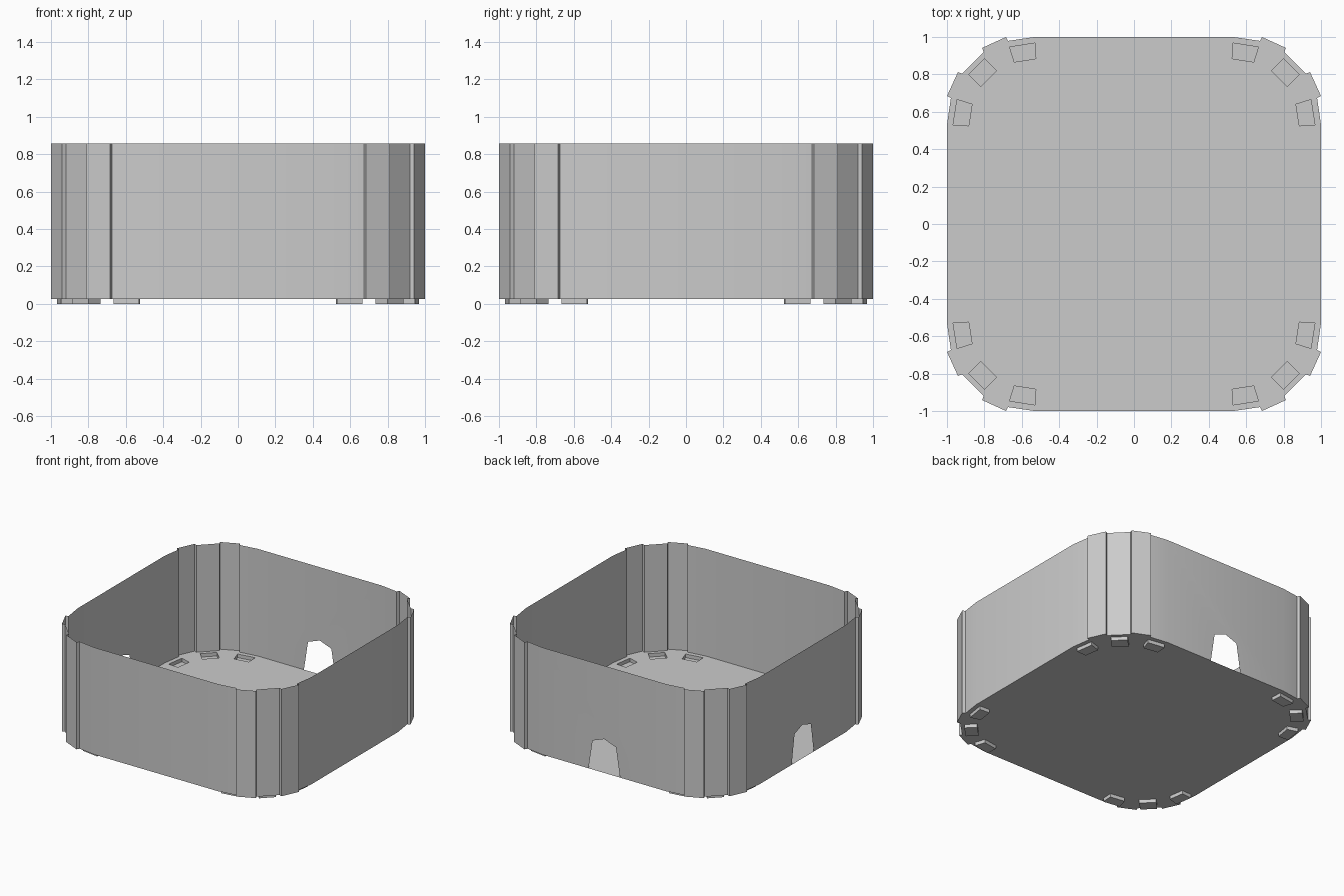
import bpy, bmesh, math
from mathutils import Vector, Matrix

if "Cube" in bpy.data.objects:
    bpy.data.objects.remove(bpy.data.objects["Cube"])

Z0, Z1 = 0.027, 0.857          # floor level, rim level


def make(name, bm):
    bmesh.ops.remove_doubles(bm, verts=bm.verts, dist=1e-4)
    me = bpy.data.meshes.new(name)
    bm.to_mesh(me)
    bm.free()
    ob = bpy.data.objects.new(name, me)
    bpy.context.collection.objects.link(ob)
    return ob


def face(bm, pts):
    return bm.faces.new([bm.verts.new(p) for p in pts])


def at(p, z):
    return Vector((p[0], p[1], z))


def turned(pts, k):
    rot = Matrix.Rotation(-k * math.pi / 2, 2)
    return [rot @ Vector(p) for p in pts]


# One corner of the outline, with two outward-stepped strips, mirrored about the diagonal
half = [(0.53, 1.0), (0.674, 0.979), (0.684, 1.0), (0.813, 0.941), (0.803, 0.92)]
corner = half + [(y, x) for x, y in reversed(half)]
outline = [p for k in range(4) for p in turned(corner, k)]

# Foot outlines of one corner
side_foot = [(0.53, 0.967), (0.665, 0.946), (0.64, 0.866), (0.525, 0.884)]
mid_foot = [(0.80, 0.884), (0.884, 0.80), (0.82, 0.735), (0.735, 0.82)]
flip_foot = [(y, x) for x, y in reversed(side_foot)]
feet = [turned(f, k) for k in range(4) for f in (side_foot, mid_foot, flip_foot)]

# Wall sheet: one panel per outline edge, arched openings in the left and back sides
arch = [(-0.135, 0), (-0.10, 0.225), (0, 0.262), (0.10, 0.225), (0.135, 0)]
bm = bmesh.new()
n = len(outline)
for i in range(n):
    a, b = outline[i], outline[(i + 1) % n]
    bottom = [at(b, Z0), at(a, Z0)]
    if i in (29, 39):
        mid, along = (a + b) / 2, (b - a).normalized()
        opening = [at(mid + along * u, Z0 + h) for u, h in reversed(arch)]
        bottom = [at(b, Z0)] + opening + [at(a, Z0)]
    face(bm, [at(a, Z1), at(b, Z1)] + bottom)
wall = make("wall", bm)
bpy.context.view_layer.objects.active = wall
wall.select_set(True)
bpy.ops.object.shade_smooth_by_angle(angle=math.radians(30))

# Floor sheet with openings where the feet are pressed down
bm = bmesh.new()
edges = []
for loop in [outline] + feet:
    vs = [bm.verts.new(at(p, Z0)) for p in loop]
    edges += [bm.edges.new((vs[i], vs[i - 1])) for i in range(len(vs))]
bmesh.ops.triangle_fill(bm, use_beauty=True, use_dissolve=False, edges=edges, normal=(0, 0, 1))
make("floor", bm)

# Feet: shallow open-topped pockets
bm = bmesh.new()
for f in feet:
    face(bm, [at(p, 0) for p in f])
    for i in range(4):
        face(bm, [at(f[i - 1], 0), at(f[i - 1], Z0), at(f[i], Z0), at(f[i], 0)])
bmesh.ops.recalc_face_normals(bm, faces=bm.faces)
make("feet", bm)
